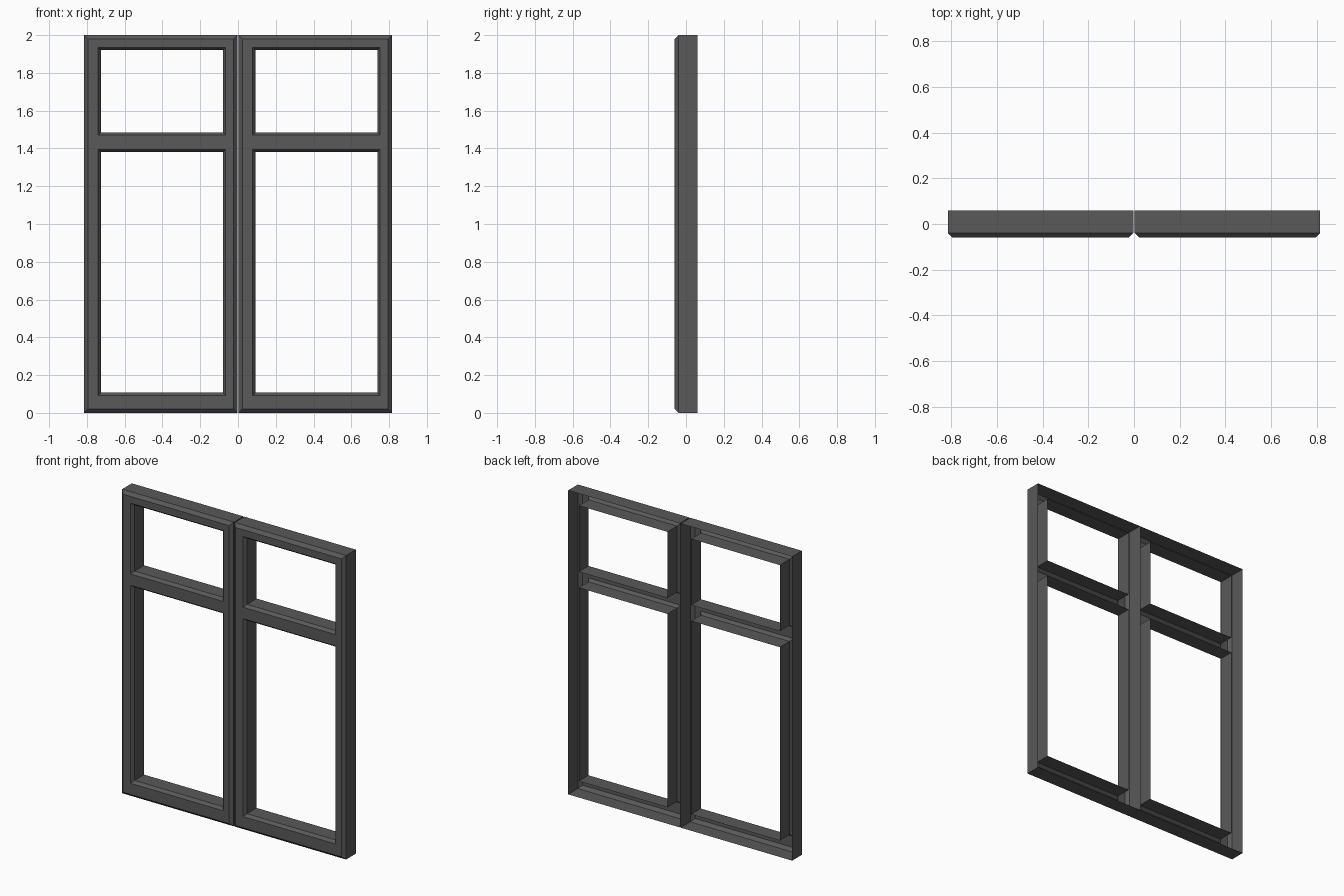
import bpy
import bmesh

if "Cube" in bpy.data.objects:
    bpy.data.objects.remove(bpy.data.objects["Cube"], do_unlink=True)

# Overall sizes
WIDTH, HEIGHT, PITCH = 0.812, 2.0, 0.818
FRONT, BACK = -0.06, 0.06
OUTER_BEVEL, INNER_BEVEL = 0.02, 0.015

# Single dark grey paint
GREY = (0.1, 0.1, 0.1, 1)
paint = bpy.data.materials.new("dark_grey_paint")
paint.use_nodes = True
paint.diffuse_color = GREY
paint.node_tree.nodes["Principled BSDF"].inputs["Base Color"].default_value = GREY


def rect(bm, box, grow, y):
    """Four corner vertices of a rectangle grown by an offset at depth y."""
    x0, x1, z0, z1 = box
    x0, x1, z0, z1 = x0 - grow, x1 + grow, z0 - grow, z1 + grow
    return [bm.verts.new((x, y, z)) for x, z in
            ((x0, z0), (x1, z0), (x1, z1), (x0, z1))]


def sleeve(bm, box, bevel, is_hole):
    """Bevelled edge followed by a straight wall running to the back."""
    grow = -bevel if is_hole else bevel
    loops = [rect(bm, box, 0, FRONT),
             rect(bm, box, grow, FRONT + OUTER_BEVEL),
             rect(bm, box, grow, BACK)]
    for near, far in zip(loops, loops[1:]):
        for i in range(4):
            j = (i + 1) % 4
            quad = [near[i], far[i], far[j], near[j]]
            bm.faces.new(quad[::-1] if is_hole else quad)


def casement(name, left):
    """Hollow-backed frame with a tall lower and a short upper opening."""
    bm = bmesh.new()
    xs = [left + OUTER_BEVEL, left + 0.075, left + 0.75, left + WIDTH - OUTER_BEVEL]
    zs = [OUTER_BEVEL, 0.093, 1.395, 1.47, 1.935, HEIGHT - OUTER_BEVEL]

    # Front plate cells and openings
    for i in range(3):
        for k in range(5):
            box = (xs[i], xs[i + 1], zs[k], zs[k + 1])
            if i == 1 and k in (1, 3):
                sleeve(bm, box, INNER_BEVEL, True)
            else:
                bm.faces.new(rect(bm, box, 0, FRONT))

    # Outer walls
    sleeve(bm, (xs[0], xs[-1], zs[0], zs[-1]), OUTER_BEVEL, False)
    bmesh.ops.remove_doubles(bm, verts=bm.verts, dist=0.0001)

    mesh = bpy.data.meshes.new(name)
    bm.to_mesh(mesh)
    bm.free()
    mesh.materials.append(paint)
    bpy.context.collection.objects.link(bpy.data.objects.new(name, mesh))


start = -(PITCH + WIDTH) / 2
casement("right_window_frame", start)
casement("left_window_frame", start + PITCH)
